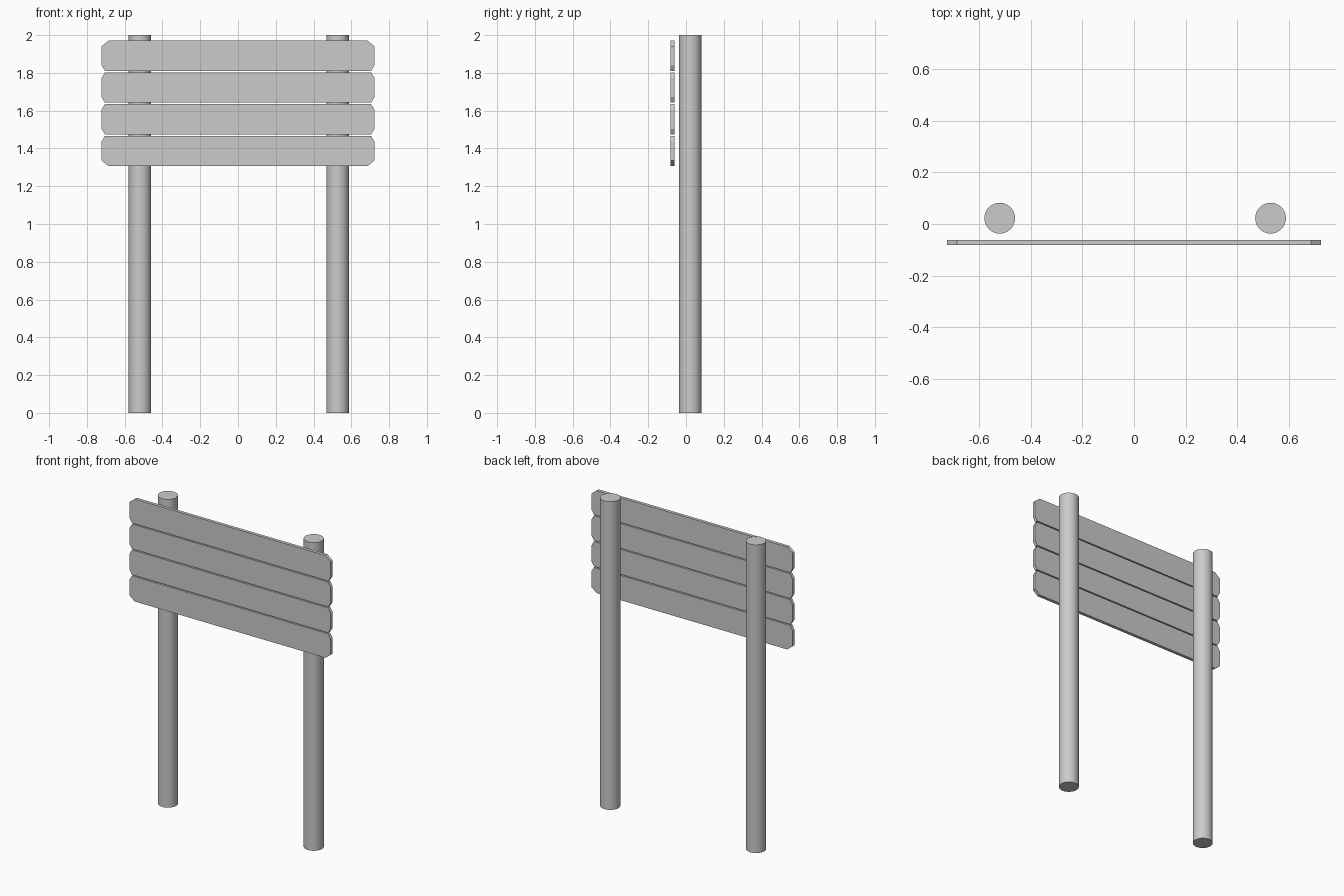
import bpy, bmesh

if "Cube" in bpy.data.objects:
    bpy.data.objects.remove(bpy.data.objects["Cube"])

# Round posts, smooth sides with sharp rims
for name, x in (("left_post", -0.519), ("right_post", 0.528)):
    bpy.ops.mesh.primitive_cylinder_add(vertices=32, radius=0.0595, depth=2.0,
                                        location=(x, 0.0225, 1.0))
    bpy.context.object.name = name
    bpy.ops.object.shade_smooth_by_angle()

HALF, HEIGHT = 0.7225, 0.161
FRONT, BACK = -0.082, -0.061
OUTER = (0.038, 0.03)   # wide corner cut on the outer edges of the sign
INNER = (0.018, 0.03)   # narrow corner cut between neighbouring boards


def board(name, z, low, high):
    """Flat plank with clipped corners; low/high are (x, z) corner cuts."""
    top = z + HEIGHT
    right = [(HALF - low[0], z), (HALF, z + low[1]),
             (HALF, top - high[1]), (HALF - high[0], top)]
    outline = right + [(-x, h) for x, h in reversed(right)]
    bm = bmesh.new()
    face = bm.faces.new([bm.verts.new((x, FRONT, h)) for x, h in outline])
    ext = bmesh.ops.extrude_face_region(bm, geom=[face])
    verts = [v for v in ext["geom"] if isinstance(v, bmesh.types.BMVert)]
    bmesh.ops.translate(bm, verts=verts, vec=(0, BACK - FRONT, 0))
    bmesh.ops.recalc_face_normals(bm, faces=bm.faces)
    mesh = bpy.data.meshes.new(name)
    bm.to_mesh(mesh)
    bm.free()
    bpy.context.collection.objects.link(bpy.data.objects.new(name, mesh))


# Four stacked sign boards
for i in range(4):
    board(f"sign_board_{i + 1}", 1.306 + 0.168 * i,
          OUTER if i == 0 else INNER, OUTER if i == 3 else INNER)
